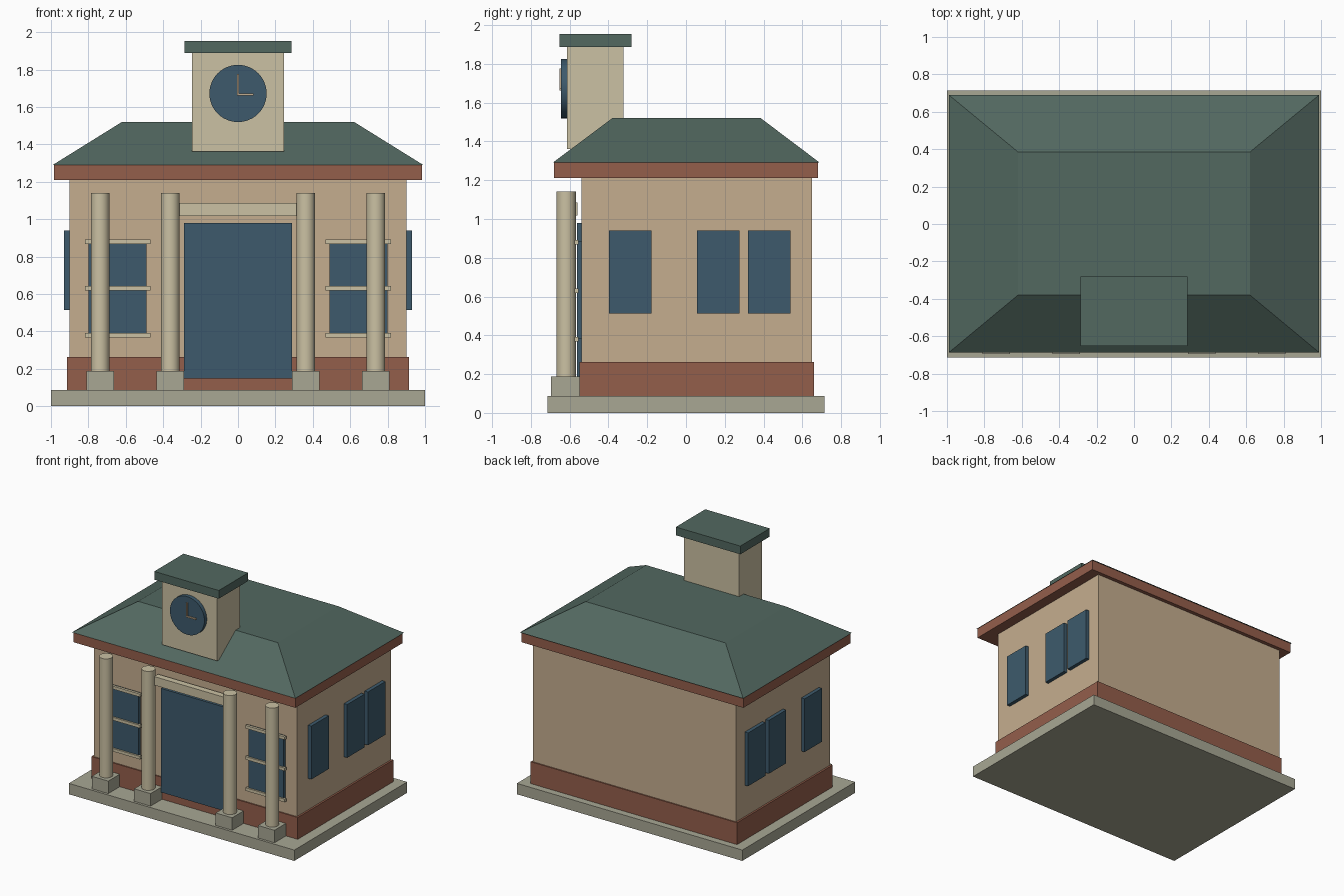
import bpy, bmesh, math

if "Cube" in bpy.data.objects:
    bpy.data.objects.remove(bpy.data.objects["Cube"])

def mat(name, r, g, b):
    lin = [((c / 255 + 0.055) / 1.055) ** 2.4 for c in (r, g, b)]
    m = bpy.data.materials.new(name)
    m.diffuse_color = (*lin, 1)
    m.use_nodes = True
    m.node_tree.nodes["Principled BSDF"].inputs["Base Color"].default_value = m.diffuse_color
    return m

STONE = mat("grey stone", 168, 167, 148)
BRICK = mat("red brick", 148, 94, 75)
WALL = mat("tan wall", 197, 174, 143)
CREAM = mat("cream trim", 203, 193, 163)
GREEN = mat("green roof", 82, 104, 96)
BLUE = mat("blue glass", 61, 90, 108)

def finish(name, bm, material):
    bmesh.ops.recalc_face_normals(bm, faces=bm.faces[:])
    me = bpy.data.meshes.new(name)
    bm.to_mesh(me)
    bm.free()
    me.materials.append(material)
    ob = bpy.data.objects.new(name, me)
    bpy.context.collection.objects.link(ob)
    return ob

def frustum(name, low, high, z0, z1, material):
    """Block between two rectangles (x0, x1, y0, y1)."""
    bm = bmesh.new()
    rings = []
    for (x0, x1, y0, y1), z in ((low, z0), (high, z1)):
        rings.append([bm.verts.new((x, y, z)) for x, y in
                      ((x0, y0), (x1, y0), (x1, y1), (x0, y1))])
    a, b = rings
    bm.faces.new(a[::-1])
    bm.faces.new(b)
    for i in range(4):
        j = (i + 1) % 4
        bm.faces.new((a[i], a[j], b[j], b[i]))
    return finish(name, bm, material)

def box(name, x0, x1, y0, y1, z0, z1, material):
    r = (x0, x1, y0, y1)
    return frustum(name, r, r, z0, z1, material)

def cylinder(name, loc, r, depth, material, sides, rot_x=0.0):
    bpy.ops.mesh.primitive_cylinder_add(vertices=sides, radius=r, depth=depth,
                                        location=loc, rotation=(rot_x, 0, 0))
    ob = bpy.context.object
    ob.name = name
    ob.data.materials.append(material)
    bpy.ops.object.shade_smooth_by_angle(angle=math.radians(40))
    return ob

# Main body
box("base_slab", -1, 1, -0.715, 0.715, 0, 0.087, STONE)
box("brick_plinth", -0.915, 0.915, -0.55, 0.66, 0.087, 0.262, BRICK)
box("walls", -0.9, 0.9, -0.54, 0.65, 0.262, 1.21, WALL)
box("cornice", -0.985, 0.985, -0.68, 0.68, 1.21, 1.29, BRICK)
frustum("roof", (-0.99, 0.99, -0.687, 0.69), (-0.62, 0.62, -0.38, 0.385), 1.29, 1.52, GREEN)

# Clock tower
box("tower", -0.245, 0.245, -0.613, -0.323, 1.362, 1.887, CREAM)
box("tower_cap", -0.286, 0.286, -0.652, -0.28, 1.887, 1.953, GREEN)
cylinder("clock_face", (0, -0.628, 1.672), 0.153, 0.032, BLUE, 48, math.pi / 2)
box("minute_hand", -0.006, 0.006, -0.653, -0.643, 1.667, 1.777, WALL)
box("hour_hand", -0.006, 0.082, -0.653, -0.643, 1.662, 1.673, WALL)

# Entrance
box("door", -0.288, 0.288, -0.562, -0.539, 0.147, 0.98, BLUE)
box("door_lintel", -0.317, 0.317, -0.61, -0.56, 1.017, 1.086, CREAM)

# Columns on stone blocks
for x in (-0.737, -0.362, 0.362, 0.737):
    box("column_base", x - 0.073, x + 0.073, -0.695, -0.549, 0.087, 0.187, STONE)
    cylinder("column", (x, -0.618, 0.663), 0.05, 0.956, CREAM, 24)

# Front windows with bars, side windows
for s in (-1, 1):
    c = s * 0.643
    box("front_window", c - 0.155, c + 0.155, -0.562, -0.539, 0.38, 0.885, BLUE)
    for z in (0.38, 0.63, 0.88):
        box("window_bar", c - 0.175, c + 0.175, -0.576, -0.555, z - 0.012, z + 0.012, CREAM)
    xa, xb = sorted((s * 0.899, s * 0.929))
    for y in (-0.287, 0.167, 0.43):
        box("side_window", xa, xb, y - 0.11, y + 0.11, 0.513, 0.94, BLUE)
